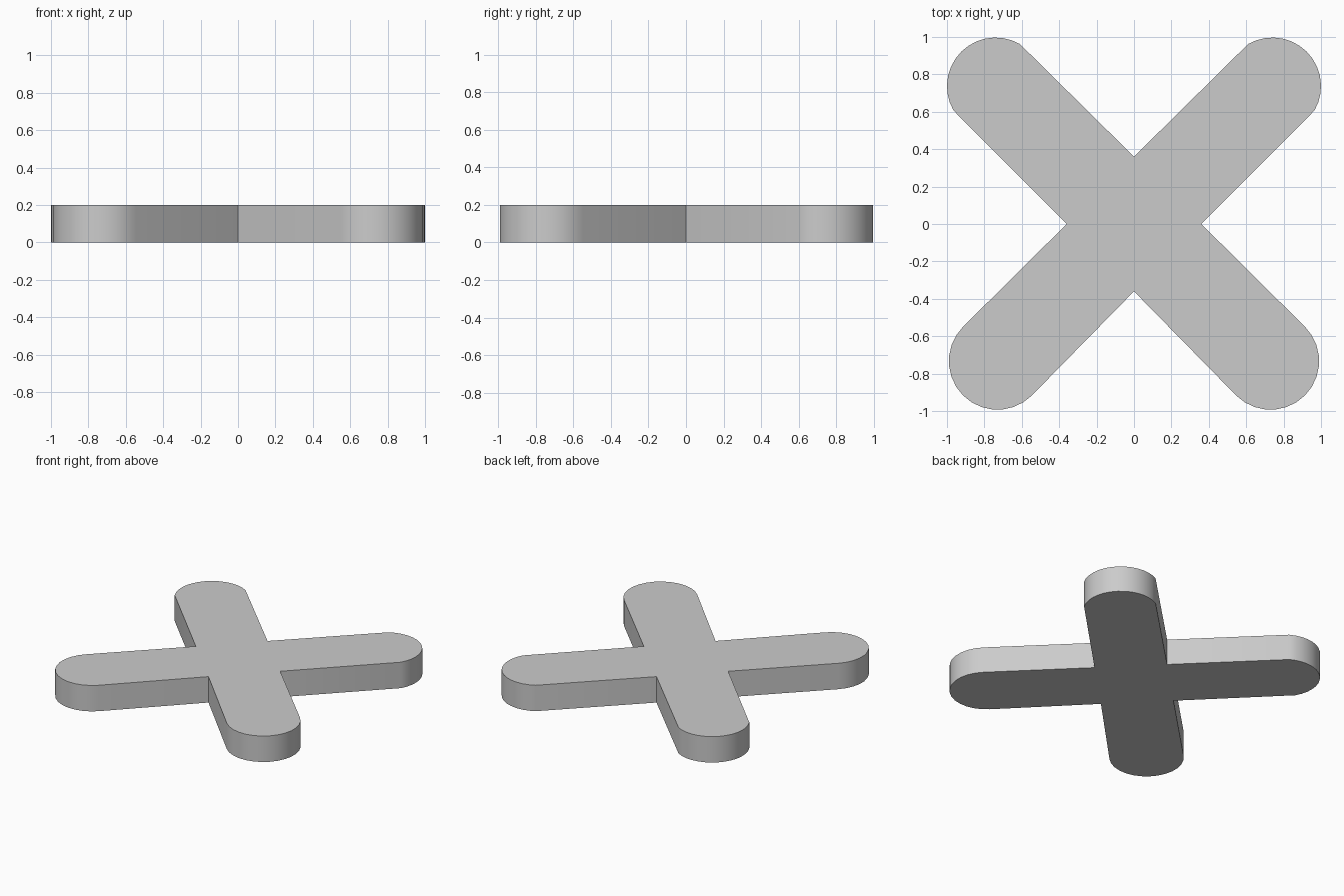
import bpy, bmesh
from math import cos, sin, radians

if "Cube" in bpy.data.objects:
    bpy.data.objects.remove(bpy.data.objects["Cube"])

NOTCH = 0.36      # distance of the inner corners from the centre
HEIGHT = 0.2
R = 0.26          # end cap radius


def cap(cx, cy, start, end, n=14):
    """Rounded arm end as a counter-clockwise arc."""
    angles = [radians(start + (end - start) * i / n) for i in range(n + 1)]
    return [(cx + R * cos(a), cy + R * sin(a)) for a in angles]


# Outline: four rounded arms separated by four inner corners
outline = [(NOTCH, 0)] + cap(0.74, 0.737, -30, 120)
outline += [(0, NOTCH)] + cap(-0.74, 0.737, 60, 210)
outline += [(-NOTCH, 0)] + cap(-0.73, -0.733, 135, 315)
outline += [(0, -NOTCH)] + cap(0.73, -0.733, 225, 405)

# Extrude the outline into a flat plate
bm = bmesh.new()
base = bm.faces.new([bm.verts.new((x, y, 0)) for x, y in outline])
top = bmesh.ops.extrude_face_region(bm, geom=[base], use_keep_orig=True)
verts = [v for v in top["geom"] if isinstance(v, bmesh.types.BMVert)]
bmesh.ops.translate(bm, verts=verts, vec=(0, 0, HEIGHT))
bmesh.ops.recalc_face_normals(bm, faces=bm.faces)
mesh = bpy.data.meshes.new("cross_plate")
bm.to_mesh(mesh)
bm.free()

plate = bpy.data.objects.new("cross_plate", mesh)
bpy.context.collection.objects.link(plate)
bpy.context.view_layer.objects.active = plate
plate.select_set(True)
bpy.ops.object.shade_smooth_by_angle(angle=radians(30))
